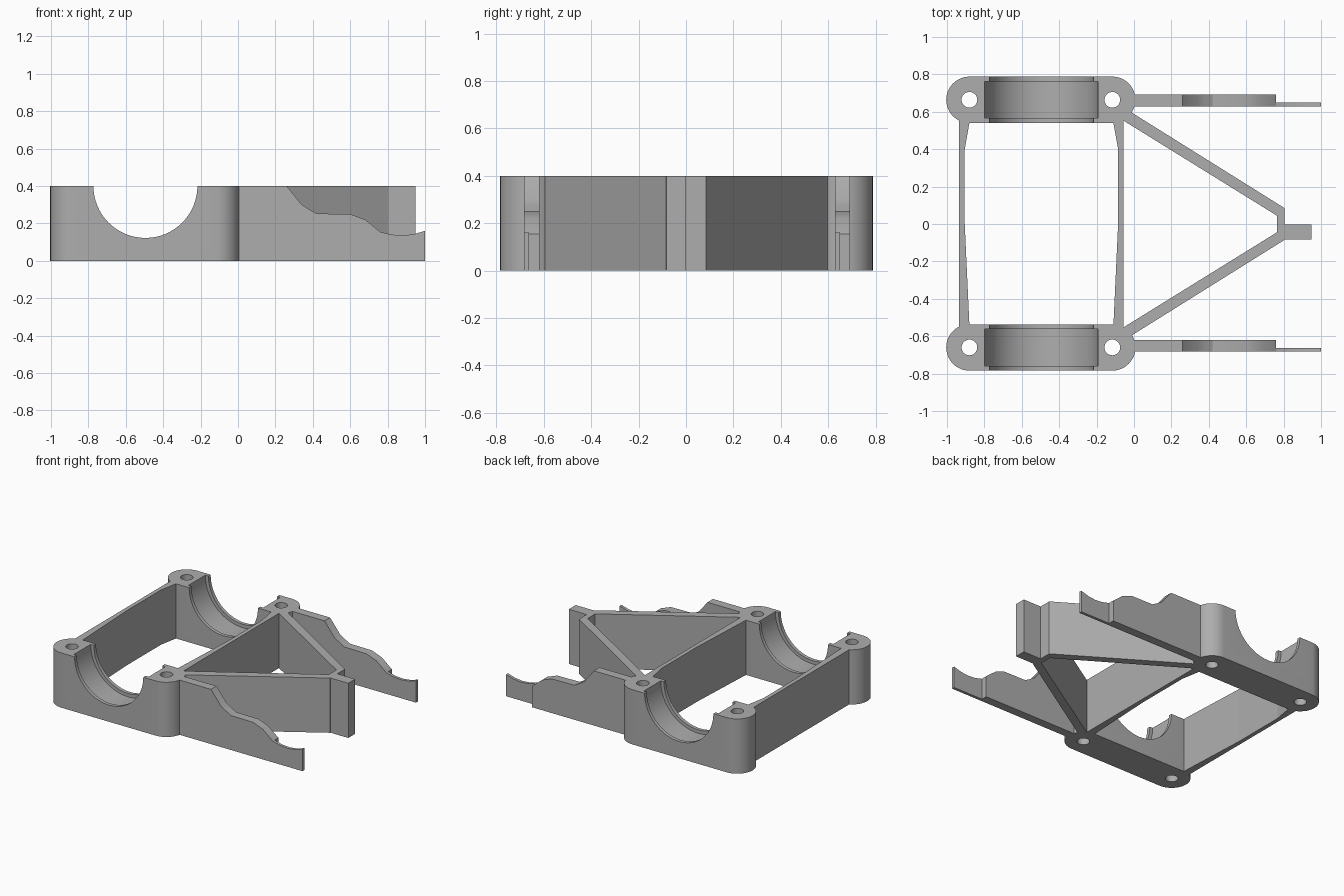
import bpy, bmesh, math
from mathutils import Vector

if "Cube" in bpy.data.objects:
    bpy.data.objects.remove(bpy.data.objects["Cube"])

HEIGHT = 0.4
BLOCK_R = 0.124
POST_X = (-0.88, -0.116)

grey = bpy.data.materials.new("plain_grey")
grey.use_nodes = True
grey.diffuse_color = (0.42, 0.42, 0.42, 1)
grey.node_tree.nodes["Principled BSDF"].inputs["Base Color"].default_value = grey.diffuse_color


def finish(name, bm):
    bmesh.ops.recalc_face_normals(bm, faces=bm.faces)
    mesh = bpy.data.meshes.new(name)
    bm.to_mesh(mesh)
    bm.free()
    mesh.materials.append(grey)
    obj = bpy.data.objects.new(name, mesh)
    bpy.context.collection.objects.link(obj)
    return obj


def prism(name, points, sweep):
    """Close a flat outline and sweep it along a vector."""
    bm = bmesh.new()
    face = bm.faces.new([bm.verts.new(p) for p in points])
    extruded = bmesh.ops.extrude_face_region(bm, geom=[face])["geom"]
    verts = [v for v in extruded if isinstance(v, bmesh.types.BMVert)]
    bmesh.ops.translate(bm, verts=verts, vec=Vector(sweep))
    return finish(name, bm)


def plan(name, points, low=0, high=HEIGHT):
    return prism(name, [(x, y, low) for x, y in points], (0, 0, high - low))


def arc(cx, cy, r, start, end, steps=24):
    angles = [math.radians(start + (end - start) * i / steps) for i in range(steps + 1)]
    return [(cx + r * math.cos(a), cy + r * math.sin(a)) for a in angles]


def stepped_bore(cx, cy, cz, stations, sides=64):
    """Turned cutter along y from (offset, radius) stations."""
    bm = bmesh.new()
    rings = [[bm.verts.new((x, cy + dy, z)) for x, z in arc(cx, cz, r, 0, 360, sides)[:-1]]
             for dy, r in stations]
    for a, b in zip(rings, rings[1:]):
        for i in range(sides):
            j = (i + 1) % sides
            bm.faces.new((a[i], a[j], b[j], b[i]))
    bm.faces.new(rings[0])
    bm.faces.new(rings[-1])
    return finish("bore_cutter", bm)


def cut(obj, cutter):
    mod = obj.modifiers.new("cut", "BOOLEAN")
    mod.operation, mod.solver, mod.object = "DIFFERENCE", "EXACT", cutter
    bpy.context.view_layer.objects.active = obj
    bpy.ops.object.modifier_apply(modifier=mod.name)
    bpy.data.objects.remove(cutter)


def smooth(obj):
    bpy.ops.object.select_all(action="DESELECT")
    obj.select_set(True)
    bpy.context.view_layer.objects.active = obj
    bpy.ops.object.shade_smooth_by_angle(angle=math.radians(25))


# Bearing blocks: rounded ends, bolt holes and a grooved saddle
for side, cy in (("front", -0.66), ("back", 0.664)):
    left, right = POST_X
    block = plan(side + "_bearing_block",
                 arc(left, cy, BLOCK_R, 90, 270) + arc(right, cy, BLOCK_R, -90, 90))
    for x in POST_X:
        cut(block, plan("hole_cutter", arc(x, cy, 0.042, 0, 360, 32)[:-1], -0.1, 0.5))
    lip, groove = 0.278, 0.303
    cut(block, stepped_bore(-0.495, cy, HEIGHT, [
        (-0.2, lip), (-0.098, lip), (-0.098, groove),
        (0.098, groove), (0.098, lip), (0.2, lip)]))
    smooth(block)

# Cross beams, thickening towards the blocks
for name, outer, inner, thick in (("left_cross_beam", -0.055, -0.085, -0.11),
                                  ("right_cross_beam", -0.935, -0.905, -0.88)):
    plan(name, [(outer, -0.57), (thick, -0.54), (inner, 0), (inner, 0.4),
                (thick, 0.54), (outer, 0.57)])

# Triangular brace arms, nose and end tab
for name, s in (("front_brace", -1), ("back_brace", 1)):
    plan(name, [(-0.06, s * 0.555), (0.765, s * 0.044), (0.805, s * 0.085),
                (0.0, s * 0.588), (-0.05, s * 0.62)])
plan("brace_nose", [(0.765, -0.044), (0.805, -0.085), (0.805, 0.085), (0.765, 0.044)])
plan("end_tab", [(0.8, -0.083), (0.95, -0.083), (0.95, -0.003), (0.8, -0.003)])

# Side arms: a stepped thick part and a thin tip
THICK = [(-0.02, 0), (-0.02, 0.4), (0.26, 0.4), (0.34, 0.3), (0.38, 0.275), (0.42, 0.252),
         (0.6, 0.25), (0.68, 0.22), (0.76, 0.155), (0.76, 0)]
TIP = [(0.75, 0), (0.76, 0.155), (0.82, 0.14), (0.88, 0.135), (0.94, 0.142), (1, 0.16), (1, 0)]
for side, y in (("front", -0.683), ("back", 0.628)):
    for part, outline, depth in (("arm", THICK, 0.064), ("arm_tip", TIP, 0.021)):
        arm = prism(side + "_" + part, [(x, y, z) for x, z in outline], (0, depth, 0))
        smooth(arm)
